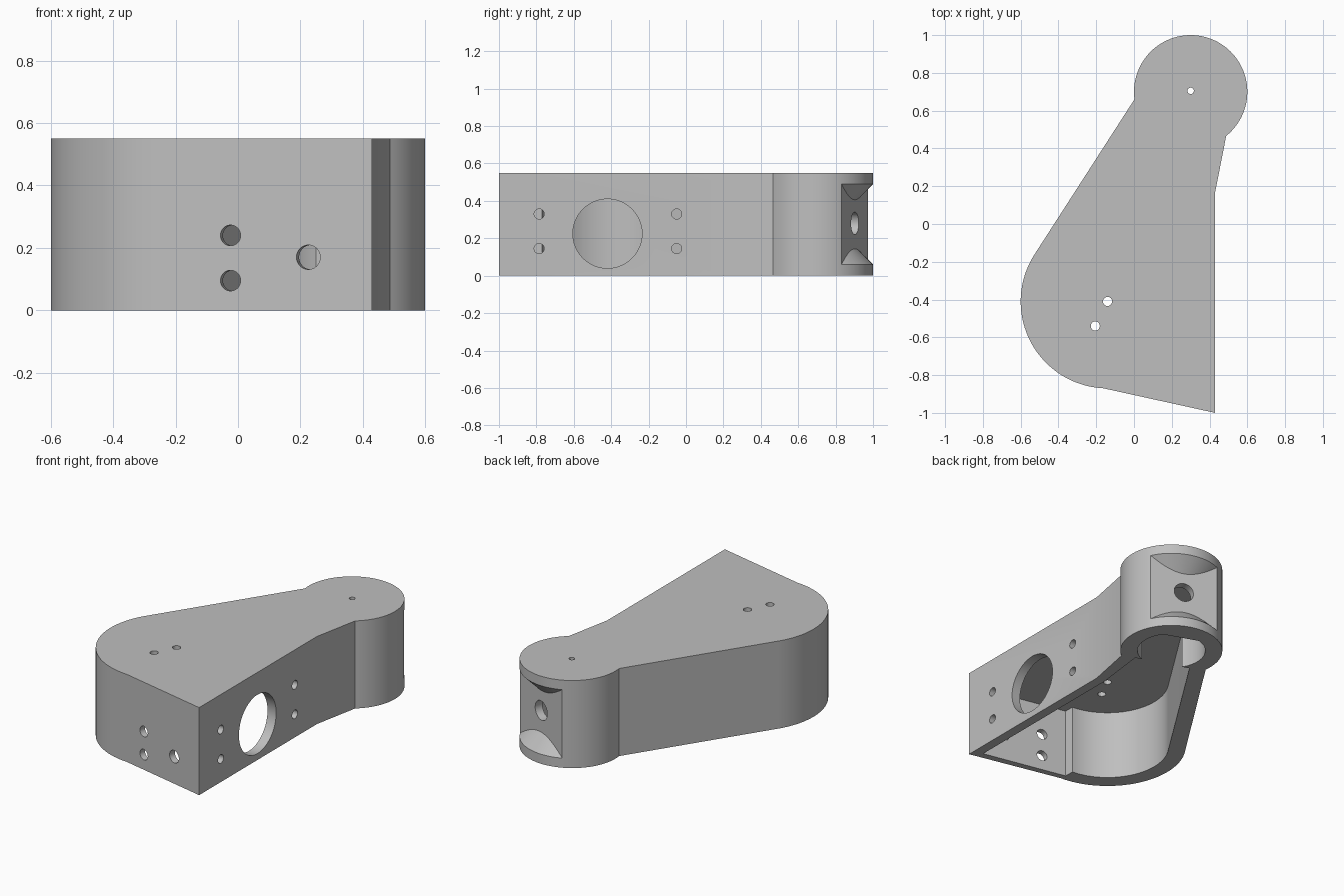
import bpy, bmesh
from math import sin, cos, radians, tau
from mathutils import Vector

if "Cube" in bpy.data.objects:
    bpy.data.objects.remove(bpy.data.objects["Cube"])

HEIGHT, CEILING = 0.55, 0.44
BIG = Vector((-0.14, -0.41))      # centre of the wide rounded end
BOSS = Vector((0.3, 0.7))         # centre of the narrow round end
BOSS_R = 0.3
FLAT_ANGLE = radians(70)
FLAT_DIR = Vector((cos(FLAT_ANGLE), sin(FLAT_ANGLE), 0))

grey = bpy.data.materials.new("plain_grey")
grey.use_nodes = True
colour = (0.52, 0.52, 0.52, 1)
grey.diffuse_color = colour
grey.node_tree.nodes["Principled BSDF"].inputs["Base Color"].default_value = colour


def arc(centre, radius, start, end, steps=48):
    angles = [radians(start + (end - start) * i / steps) for i in range(steps + 1)]
    return [(centre[0] + radius * cos(a), centre[1] + radius * sin(a)) for a in angles]


def make(name, bm):
    bmesh.ops.recalc_face_normals(bm, faces=bm.faces)
    mesh = bpy.data.meshes.new(name)
    bm.to_mesh(mesh)
    bm.free()
    mesh.materials.append(grey)
    obj = bpy.data.objects.new(name, mesh)
    bpy.context.collection.objects.link(obj)
    return obj


def prism(name, outline, low, high):
    bm = bmesh.new()
    face = bm.faces.new([bm.verts.new((x, y, low)) for x, y in outline])
    ext = bmesh.ops.extrude_face_region(bm, geom=[face])
    verts = [v for v in ext["geom"] if isinstance(v, bmesh.types.BMVert)]
    bmesh.ops.translate(bm, verts=verts, vec=(0, 0, high - low))
    return make(name, bm)


def drill(centre, direction, radius, length=0.2):
    bm = bmesh.new()
    bmesh.ops.create_cone(bm, cap_ends=True, segments=48, radius1=radius,
                          radius2=radius, depth=length)
    obj = make("drill", bm)
    turn = Vector(direction).to_track_quat("Z", "Y").to_matrix().to_4x4()
    obj.data.transform(turn)
    obj.data.transform(turn.Translation(Vector(centre)))
    return obj


def cut(target, cutter):
    cutter.hide_render = True
    mod = target.modifiers.new("cut", "BOOLEAN")
    mod.operation, mod.solver, mod.object = "DIFFERENCE", "EXACT", cutter
    bpy.context.view_layer.objects.active = target
    bpy.ops.object.modifier_apply(modifier=mod.name)
    bpy.data.objects.remove(cutter)


# Outer body
outline = [(0.43, -1.0), (0.43, 0.17)]
outline += arc(BOSS, BOSS_R, -51.2, 187.6, 72)
outline += arc(BIG, 0.46, 148.3, 267)
housing = prism("housing", outline, 0, HEIGHT)

# Main cavity, open underneath, with a thin front wall
cavity = [(-0.17, -0.83), (0.37, -0.942), (0.37, 0.17), (0.41, 0.5), (0.085, 0.61)]
cavity += arc(BIG, 0.36, 148.3, 265)
cut(housing, prism("main_cavity", cavity, -0.1, CEILING))

# Round cavity in the narrow end, flattened behind the mounting face
cut(housing, prism("boss_cavity", arc(BOSS, 0.2, 104.4, 395.6), -0.1, CEILING))

# Flat mounting face on the narrow end with conical upper and lower reliefs
bm = bmesh.new()
rings = []
for radius, z in [(0.34, 0.02), (0.1, 0.26), (0.1, 0.29), (0.34, 0.53)]:
    rings.append([bm.verts.new((BOSS.x + radius * cos(tau * i / 96),
                                BOSS.y + radius * sin(tau * i / 96), z))
                  for i in range(96)])
for k in range(4):
    a, b = rings[k], rings[(k + 1) % 4]
    for i in range(96):
        j = (i + 1) % 96
        bm.faces.new((a[i], a[j], b[j], b[i]))
bmesh.ops.bisect_plane(bm, geom=bm.verts[:] + bm.edges[:] + bm.faces[:],
                       plane_co=BOSS.to_3d() + FLAT_DIR * 0.216,
                       plane_no=FLAT_DIR, clear_inner=True)
bmesh.ops.holes_fill(bm, edges=bm.edges[:], sides=0)
cut(housing, make("flat_relief", bm))
hole = BOSS.to_3d() + FLAT_DIR * 0.2
cut(housing, drill((hole.x, hole.y, 0.28), FLAT_DIR, 0.06))

# Side wall: large opening and four screw holes
cut(housing, drill((0.4, -0.42, 0.225), (1, 0, 0), 0.185))
for y in (-0.785, -0.05):
    for z in (0.145, 0.33):
        cut(housing, drill((0.4, y, z), (1, 0, 0), 0.027))

# Front wall holes
for x, z, radius in [(-0.02, 0.24, 0.033), (-0.02, 0.095, 0.033), (0.23, 0.17, 0.039)]:
    y = -0.85 - 0.208 * (x + 0.17)
    cut(housing, drill((x, y, z), (-0.204, -0.979, 0), radius))

# Top plate holes
for x, y, radius in [(0.3, 0.705, 0.017), (-0.14, -0.41, 0.024), (-0.205, -0.54, 0.024)]:
    cut(housing, drill((x, y, 0.5), (0, 0, 1), radius, 0.3))

# Smooth curved walls, keep edges crisp
bpy.ops.object.select_all(action="DESELECT")
housing.select_set(True)
bpy.context.view_layer.objects.active = housing
bpy.ops.object.shade_smooth_by_angle(angle=radians(25))
